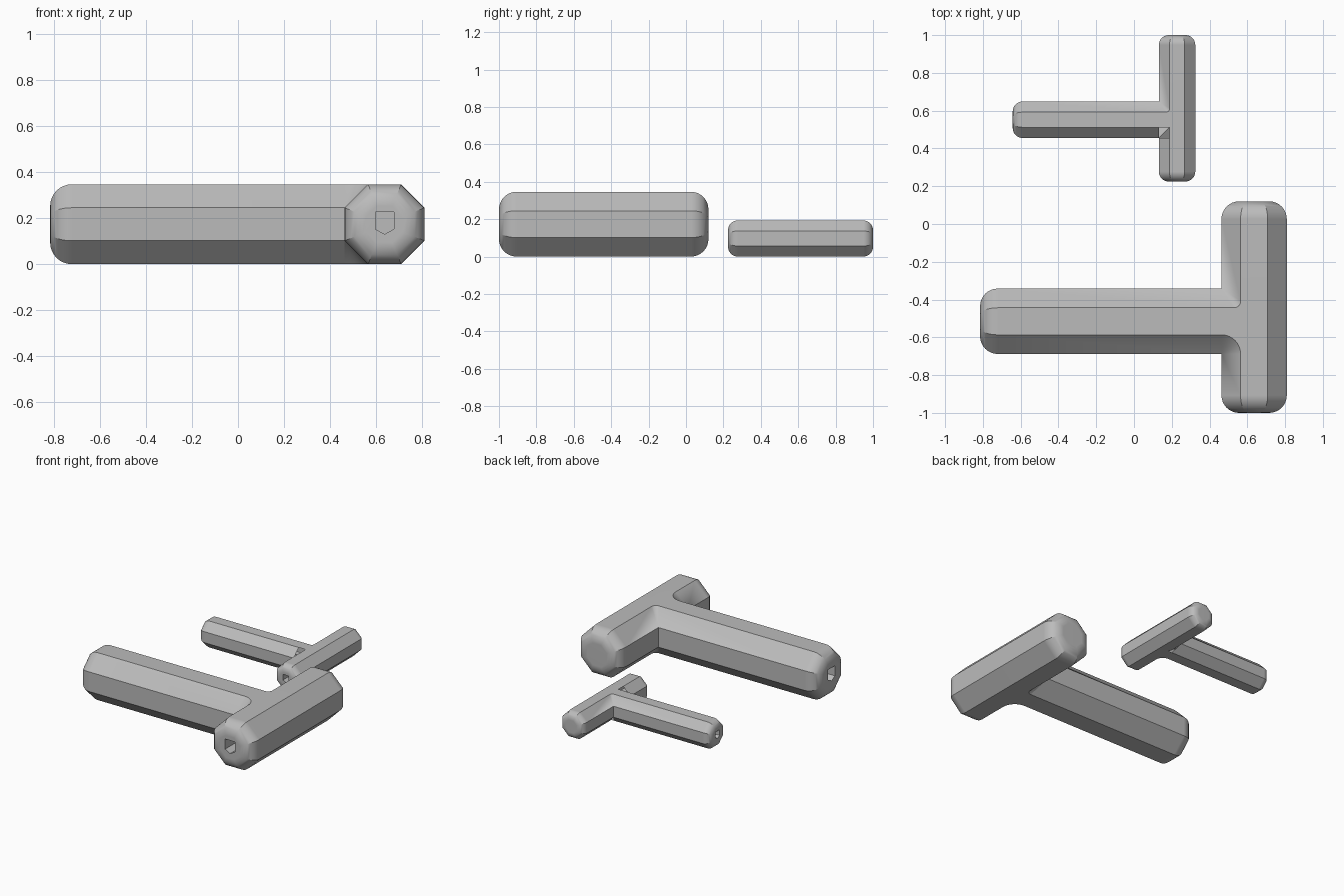
import bpy, bmesh
from math import sin, cos, pi, radians
from mathutils import Vector

cube = bpy.data.objects.get("Cube")
if cube:
    bpy.data.objects.remove(cube)

grey = bpy.data.materials.new("plain_grey")
grey.use_nodes = True
colour = (0.5, 0.5, 0.5, 1)
grey.diffuse_color = colour
grey.node_tree.nodes["Principled BSDF"].inputs["Base Color"].default_value = colour


def new_object(name, bm):
    bmesh.ops.recalc_face_normals(bm, faces=bm.faces)
    mesh = bpy.data.meshes.new(name)
    bm.to_mesh(mesh)
    bm.free()
    mesh.materials.append(grey)
    obj = bpy.data.objects.new(name, mesh)
    bpy.context.collection.objects.link(obj)
    return obj


def loft(name, axis, centre, rings):
    """Skin outlines [(position, [(across, height)])] along x or y."""
    bm = bmesh.new()
    loops = []
    for pos, outline in rings:
        pts = [(pos, centre[0] + a, centre[1] + h) if axis == "x" else
               (centre[0] + a, pos, centre[1] + h) for a, h in outline]
        loops.append([bm.verts.new(p) for p in pts])
    n = len(loops[0])
    for a, b in zip(loops, loops[1:]):
        for i in range(n):
            bm.faces.new((a[i], a[(i + 1) % n], b[(i + 1) % n], b[i]))
    bm.faces.new(loops[0])
    bm.faces.new(loops[-1])
    return new_object(name, bm)


def octagon(apothem):
    r = apothem / cos(pi / 8)
    return [(r * cos(pi / 8 + k * pi / 4), r * sin(pi / 8 + k * pi / 4)) for k in range(8)]


def octagon_bar(name, axis, centre, start, end, apothem, round_end=True):
    """Octagonal bar with rounded ends."""
    rad, steps = apothem * 0.54, 8
    angles = [i / steps * pi / 2 for i in range(steps + 1)]
    rings = [(start + rad * (1 - cos(t)), octagon(apothem - rad * (1 - sin(t)))) for t in angles]
    if round_end:
        rings += [(end - rad * (1 - cos(t)), octagon(apothem - rad * (1 - sin(t))))
                  for t in reversed(angles)]
    else:
        rings.append((end, octagon(apothem)))
    return loft(name, axis, centre, rings)


def corner_blend(name, bar_x, stem_y, apothem, side, up, radius):
    """Cone-shaped blend in the corner between stem and crossbar."""
    flat = apothem * math_tan
    mid = apothem
    apex = Vector((bar_x - apothem, stem_y + side * apothem, mid + up * flat))
    inner = Vector((bar_x - flat, stem_y + side * flat, mid + up * apothem))
    hub = inner + Vector((-radius, side * radius, 0))
    bm = bmesh.new()
    arc = [bm.verts.new(hub + Vector((radius * sin(t), -side * radius * cos(t), 0)))
           for t in (i / 10 * pi / 2 for i in range(11))]
    tip = bm.verts.new(apex)
    deep = bm.verts.new(inner + Vector((flat * 0.5, -side * flat * 0.5, 0)))
    rim = arc + [deep]
    bm.faces.new(rim)
    for a, b in zip(rim, rim[1:] + rim[:1]):
        bm.faces.new((tip, a, b))
    return new_object(name, bm)


def combine(target, other, operation):
    mod = target.modifiers.new(operation.lower(), "BOOLEAN")
    mod.operation, mod.solver, mod.object = operation, "EXACT", other
    bpy.context.view_layer.objects.active = target
    bpy.ops.object.modifier_apply(modifier=mod.name)
    bpy.data.objects.remove(other)


math_tan = sin(pi / 8) / cos(pi / 8)


def t_handle(name, apothem, bar_x, bar_y, stem_x, stem_y):
    # Crossbar and stem
    body = octagon_bar(name, "y", (bar_x, apothem), bar_y[0], bar_y[1], apothem)
    stem = octagon_bar("stem", "x", (stem_y, apothem), stem_x, bar_x, apothem, False)
    combine(body, stem, "UNION")

    # Corner blends, wide at the front and tight at the back
    for up in (-1, 1):
        for side, radius in ((-1, apothem * (1 - math_tan)), (1, apothem * 0.2)):
            combine(body, corner_blend("blend", bar_x, stem_y, apothem, side, up, radius), "UNION")

    # Pointed-bottom passage running from the stem end to the front end
    k = apothem / 0.173
    outline = [(a * k, h * k) for a, h in
               ((-.04, .053), (.04, .053), (.04, -.021), (0, -.043), (-.04, -.021))]
    tunnel = loft("tunnel", "x", (stem_y, apothem),
                  [(stem_x - 0.1, outline), (bar_x + 0.04 * k, outline)])
    combine(body, tunnel, "DIFFERENCE")
    tunnel = loft("tunnel", "y", (bar_x, apothem),
                  [(bar_y[0] - 0.1, outline), (stem_y + 0.04 * k, outline)])
    combine(body, tunnel, "DIFFERENCE")

    # Smooth rounded ends, crisp octagon edges
    bpy.ops.object.select_all(action="DESELECT")
    body.select_set(True)
    bpy.context.view_layer.objects.active = body
    bpy.ops.object.shade_smooth_by_angle(angle=radians(28))
    weighted = body.modifiers.new("flat_shading", "WEIGHTED_NORMAL")
    weighted.keep_sharp = True


t_handle("large_t_handle", 0.173, 0.636, (-1.0, 0.12), -0.815, -0.515)
t_handle("small_t_handle", 0.0965, 0.228, (0.225, 1.0), -0.642, 0.552)
